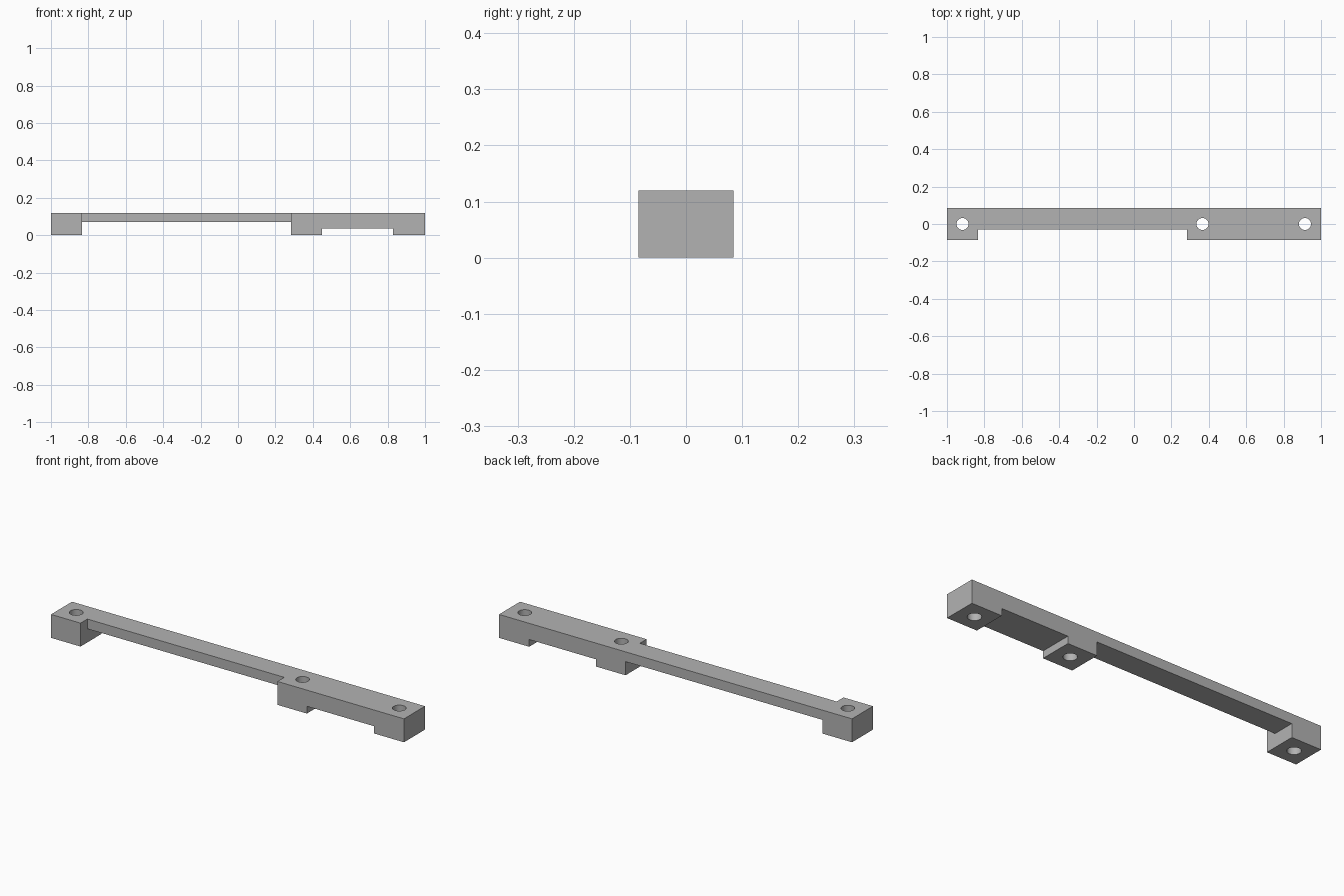
import bpy

old = bpy.data.objects.get("Cube")
if old:
    bpy.data.objects.remove(old, do_unlink=True)

HALF_W, HEIGHT = 0.085, 0.12
BRIDGE_X = (-0.833, 0.283)   # slim span between end foot and middle foot
NOTCH_X = (0.45, 0.829)      # shallow notch between middle and right feet

grey = bpy.data.materials.new("plain grey")
grey.use_nodes = True
grey.diffuse_color = (0.45, 0.45, 0.45, 1)
grey.node_tree.nodes["Principled BSDF"].inputs["Base Color"].default_value = grey.diffuse_color


def cut(target, cutter):
    """Subtract the cutter from the target and discard it."""
    cutter.hide_render = True
    mod = target.modifiers.new("cut", "BOOLEAN")
    mod.operation, mod.solver, mod.object = "DIFFERENCE", "EXACT", cutter
    bpy.context.view_layer.objects.active = target
    bpy.ops.object.modifier_apply(modifier=mod.name)
    bpy.data.objects.remove(cutter, do_unlink=True)


def box(name, x, y, z):
    """Box from its (min, max) range on each axis."""
    spans = (x, y, z)
    bpy.ops.mesh.primitive_cube_add(size=1, location=[sum(s) / 2 for s in spans])
    ob = bpy.context.object
    ob.name = name
    ob.scale = [s[1] - s[0] for s in spans]
    bpy.ops.object.transform_apply(location=True, rotation=False, scale=True)
    return ob


# Bar: front profile with feet, extruded through the depth
profile = [(-1, 0), (BRIDGE_X[0], 0), (BRIDGE_X[0], 0.07), (BRIDGE_X[1], 0.07),
           (BRIDGE_X[1], 0), (NOTCH_X[0], 0), (NOTCH_X[0], 0.037),
           (NOTCH_X[1], 0.037), (NOTCH_X[1], 0), (1, 0), (1, HEIGHT), (-1, HEIGHT)]
n = len(profile)
verts = [(x, y, z) for y in (-HALF_W, HALF_W) for x, z in profile]
faces = [list(range(n)), list(range(2 * n - 1, n - 1, -1))]
faces += [[(i + 1) % n, i, i + n, (i + 1) % n + n] for i in range(n)]
mesh = bpy.data.meshes.new("mounting_bar")
mesh.from_pydata(verts, [], faces)
bar = bpy.data.objects.new("mounting_bar", mesh)
bpy.context.collection.objects.link(bar)
mesh.materials.append(grey)

# Front relief along the slim span
cut(bar, box("relief_cutter", BRIDGE_X, (-0.2, -0.03), (-0.1, 0.2)))

# Screw holes through the three feet
for x in (-0.917, 0.366, 0.914):
    bpy.ops.mesh.primitive_cylinder_add(vertices=48, radius=0.032, depth=0.5,
                                        location=(x, 0, HEIGHT / 2))
    cut(bar, bpy.context.object)

bpy.ops.object.select_all(action="DESELECT")
bar.select_set(True)
bpy.context.view_layer.objects.active = bar
bpy.ops.object.shade_smooth_by_angle(angle=0.5)
